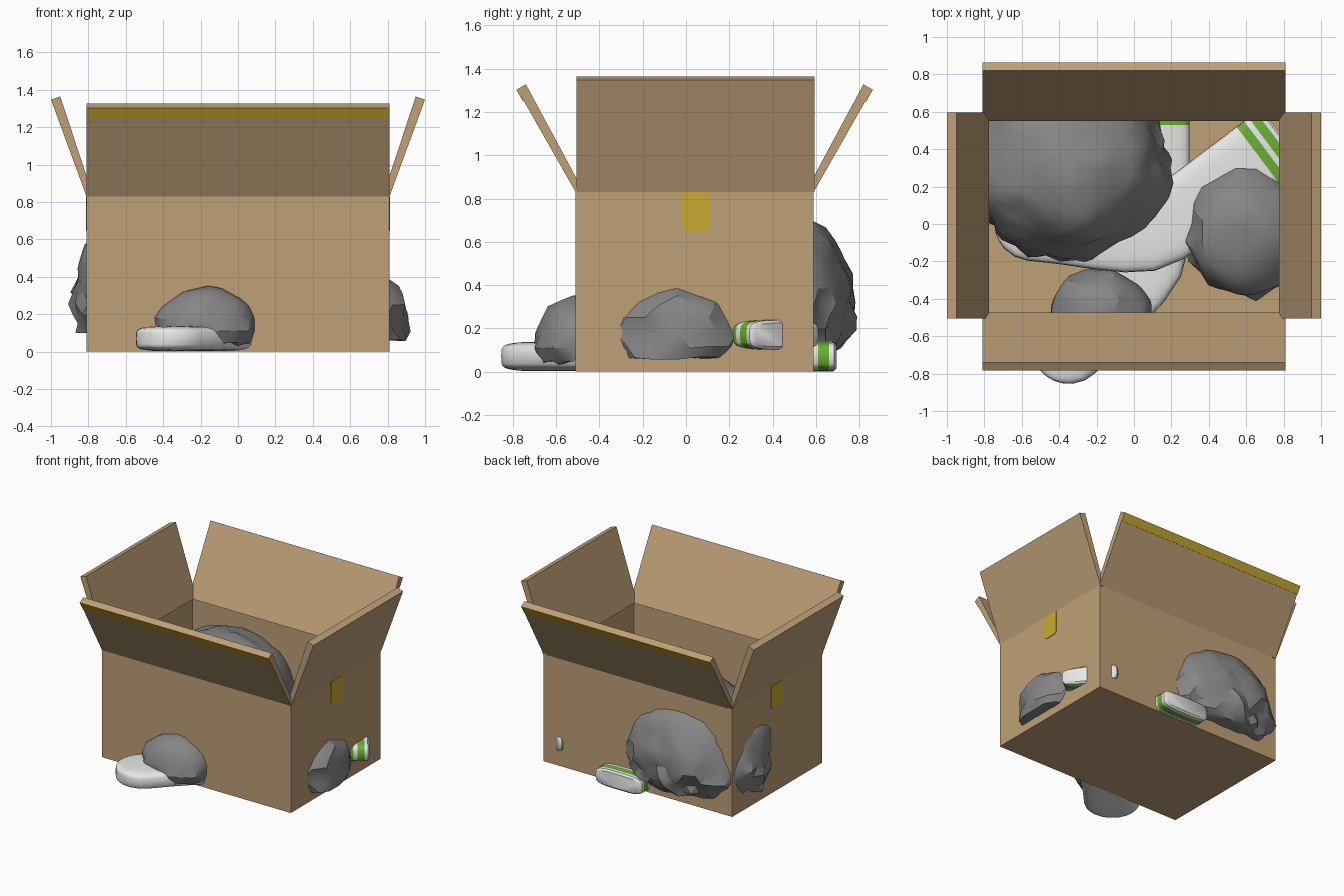
import bpy, bmesh, math
from mathutils import Vector, Matrix, noise

if "Cube" in bpy.data.objects:
    bpy.data.objects.remove(bpy.data.objects["Cube"])


def mat(name, rgb):
    m = bpy.data.materials.new(name)
    m.diffuse_color = (*rgb, 1)
    m.use_nodes = True
    m.node_tree.nodes["Principled BSDF"].inputs["Base Color"].default_value = m.diffuse_color
    return m


CARD = mat("cardboard", (0.52, 0.35, 0.185))
TAPE = mat("yellow_tape", (0.60, 0.41, 0.03))
ROCK = mat("grey_rock", (0.24, 0.24, 0.24))
WHITE = mat("white_cloth", (0.80, 0.80, 0.79))
GREEN = mat("green_stripe", (0.14, 0.43, 0.03))


def finish(name, bm, mats, smooth=None):
    bmesh.ops.recalc_face_normals(bm, faces=bm.faces[:])
    me = bpy.data.meshes.new(name)
    bm.to_mesh(me)
    bm.free()
    ob = bpy.data.objects.new(name, me)
    bpy.context.collection.objects.link(ob)
    for m in mats:
        me.materials.append(m)
    if smooth:
        bpy.ops.object.select_all(action='DESELECT')
        ob.select_set(True)
        bpy.context.view_layer.objects.active = ob
        bpy.ops.object.shade_smooth_by_angle(angle=math.radians(smooth))
    return ob


def prism(name, pts, a, b, axis, m):
    """Extrude a profile (u, z) from a to b along the x or y axis."""
    bm = bmesh.new()
    put = (lambda u, z, t: (t, u, z)) if axis == 'x' else (lambda u, z, t: (u, t, z))
    r0 = [bm.verts.new(put(u, z, a)) for u, z in pts]
    r1 = [bm.verts.new(put(u, z, b)) for u, z in pts]
    n = len(pts)
    bm.faces.new(r0)
    bm.faces.new(r1)
    for i in range(n):
        bm.faces.new((r0[i], r0[(i + 1) % n], r1[(i + 1) % n], r1[i]))
    return finish(name, bm, [m])


# --- open box -------------------------------------------------------------
X, Y0, Y1, H, T = 0.81, -0.51, 0.59, 0.83, 0.036
YC = (Y0 + Y1) / 2
bm = bmesh.new()
bmesh.ops.create_cube(bm, size=1, matrix=Matrix.Translation((0, YC, H / 2))
                      @ Matrix.Diagonal((2 * X, Y1 - Y0, H, 1)))
top = max(bm.faces, key=lambda f: f.calc_center_median().z)
bmesh.ops.inset_region(bm, faces=[top], thickness=T)
ext = bmesh.ops.extrude_discrete_faces(bm, faces=[top])["faces"][0]
for v in ext.verts:
    v.co.z = T
finish("box", bm, [CARD])

# --- flaps and tape on both pairs of sides --------------------------------
for s, end in ((-1, "front"), (1, "back")):
    flap = [(0.55, 0.83), (0.82, 1.305), (0.78, 1.328), (0.512, 0.83)]
    strip = [(0.7888, 1.25), (0.82, 1.305), (0.824, 1.303), (0.7928, 1.248)]
    prism(end + "_flap", [(YC + s * u, z) for u, z in flap], -X, X, 'x', CARD)
    prism(end + "_tape_strip", [(YC + s * u, z) for u, z in strip], -X, X, 'x', TAPE)
for s, end in ((-1, "left"), (1, "right")):
    flap = [(0.81, 0.83), (1.0, 1.348), (0.95, 1.364), (0.774, 0.83)]
    prism(end + "_flap", [(s * u, z) for u, z in flap], -0.505, 0.595, 'y', CARD)
    # tape patch with cut lower corners
    patch = [(-0.02, 0.83), (-0.02, 0.665), (-0.005, 0.655), (0.03, 0.648),
             (0.10, 0.652), (0.112, 0.665), (0.112, 0.83)]
    prism(end + "_tape_patch", patch, s * 0.808, s * 0.814, 'x', TAPE)


# --- jagged rocks: noisy spheres with a flattened base --------------------
def rock(name, c, r, down, seed, subdiv, amp):
    bm = bmesh.new()
    bmesh.ops.create_icosphere(bm, subdivisions=subdiv, radius=1)
    off = Vector((seed * 7.3, seed * 3.1, seed * 5.7))
    for v in bm.verts:
        n = v.co.normalized()
        k = 1 + amp * noise.noise(n * 1.8 + off) + 0.5 * amp * noise.noise(n * 5 + off)
        if n.z < 0.1:   # ragged lower rim
            k += amp * 0.8 * noise.noise(n * 8 - off)
        p = Vector((n.x * r[0], n.y * r[1], n.z * r[2])) * k
        p.z = max(p.z, -down + 0.02 * noise.noise(n * 6 + off))
        v.co = Vector(c) + p
    finish(name, bm, [ROCK], 28)


rock("large_rock", (-0.35, 0.30, 0.32), (0.53, 0.48, 0.46), 0.22, 1, 4, 0.10)
rock("medium_rock", (0.60, -0.04, 0.18), (0.33, 0.34, 0.25), 0.12, 2, 3, 0.13)
rock("small_rock", (-0.18, -0.47, 0.11), (0.27, 0.23, 0.25), 0.07, 3, 3, 0.13)


# --- striped socks --------------------------------------------------------
def sock(name, matrix):
    """Flat tube: leg down -y from the cuff, bent at the heel, round toe."""
    # stations: x, y, half width, half thickness (cuff centre at the origin)
    st = [(0, 0, 0.185, 0.055), (0, -0.012, 0.2, 0.068)]
    st += [(0, -d, 0.2, 0.069) for d in (0.035, 0.085, 0.115, 0.165)]
    st += [(0, -0.4, 0.2, 0.068), (0, -0.66, 0.2, 0.068), (-0.01, -0.77, 0.21, 0.069),
           (-0.05, -0.88, 0.225, 0.069), (-0.115, -0.99, 0.215, 0.069),
           (-0.20, -1.10, 0.2, 0.068), (-0.32, -1.225, 0.195, 0.067)]
    for a in (0, 20, 40, 55, 68, 78, 85):
        a = math.radians(a)
        d = 0.2 * math.sin(a) * 0.7071
        st.append((-0.445 - d, -1.35 - d, 0.2 * math.cos(a),
                   0.068 * math.cos(a) ** 0.3))
    bm = bmesh.new()
    N = 28
    rings = []
    for i, (x, y, w, t) in enumerate(st):
        p, q = st[max(i - 1, 0)], st[min(i + 1, len(st) - 1)]
        d = Vector((q[0] - p[0], q[1] - p[1], 0)).normalized()
        side = Vector((-d.y, d.x, 0))
        ring = []
        for j in range(N):
            a = 2 * math.pi * j / N
            cx, cz = math.cos(a), math.sin(a)
            u = math.copysign(abs(cx) ** 0.6, cx) * w
            z = math.copysign(abs(cz) ** 0.45, cz) * t
            ring.append(bm.verts.new(Vector((x, y, z)) + side * u))
        rings.append(ring)
    for i in range(len(rings) - 1):
        for j in range(N):
            k = (j + 1) % N
            f = bm.faces.new((rings[i][j], rings[i][k], rings[i + 1][k], rings[i + 1][j]))
            f.material_index = 1 if i in (2, 4) else 0   # the two stripes
    bm.faces.new(rings[0])
    bm.faces.new(rings[-1])
    bm.transform(matrix)
    finish(name, bm, [WHITE, GREEN], 40)


sock("lower_sock", Matrix.Translation((0.098, 0.695, 0.07)))
sock("upper_sock", Matrix.Translation((0.80, 0.46, 0.17))
     @ Matrix.Rotation(math.radians(-53), 4, 'Z'))
